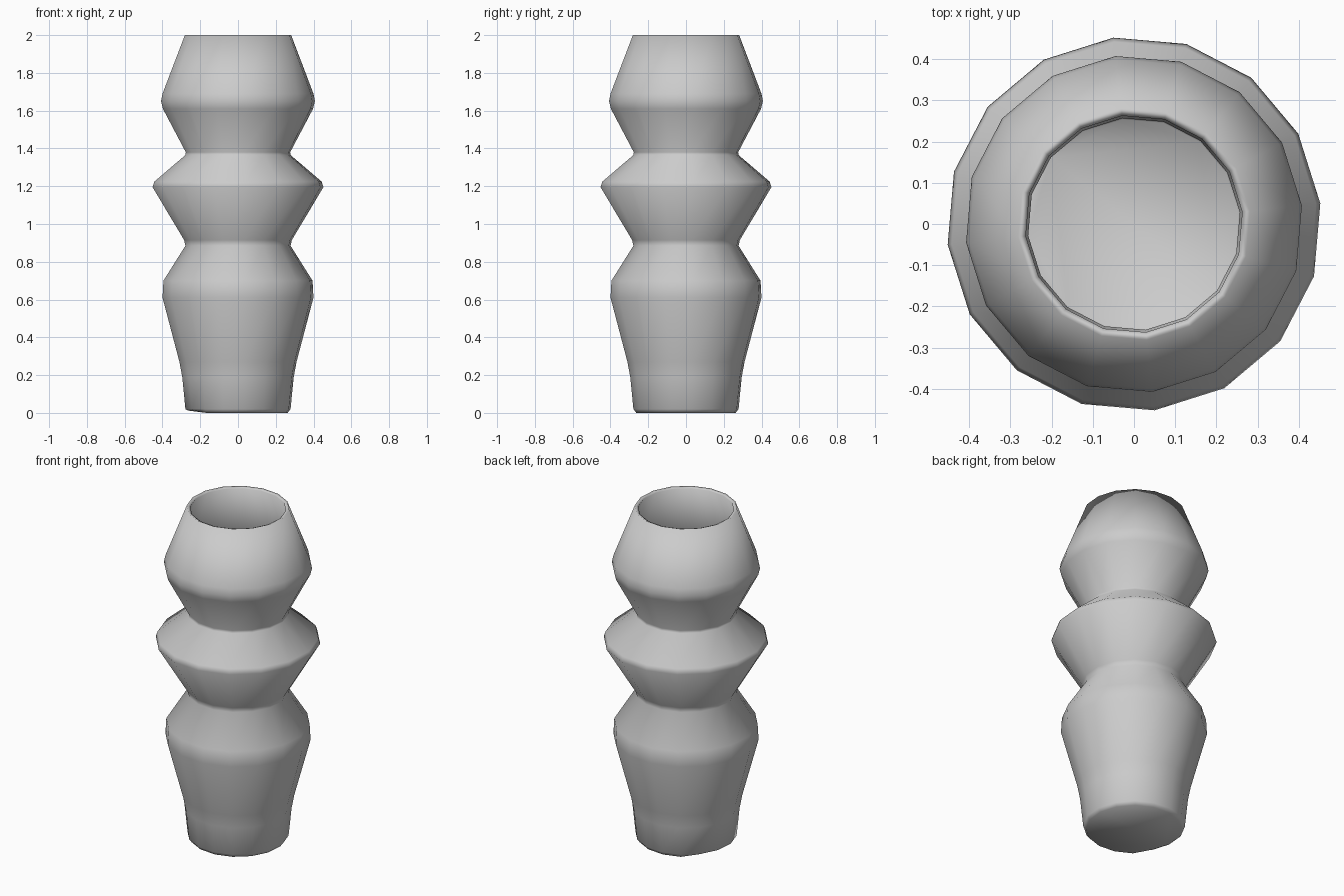
import bpy, bmesh, math

if "Cube" in bpy.data.objects:
    bpy.data.objects.remove(bpy.data.objects["Cube"])

SIDES = 16
OFFSET = math.radians(6.3)

# outer profile (radius, height), bottom to top
PROFILE = [
    (0.265, 0.0), (0.28, 0.02), (0.297, 0.19), (0.312, 0.27),
    (0.402, 0.61), (0.397, 0.70), (0.285, 0.90), (0.28, 0.92 - 0.03),
    (0.455, 1.195), (0.445, 1.225), (0.28, 1.365), (0.278, 1.38),
    (0.40, 1.61), (0.41, 1.65), (0.402, 1.69), (0.283, 2.0),
]
PROFILE[6:8] = [(0.28, 0.885), (0.287, 0.915)]


def lathe(name, profile):
    bm = bmesh.new()
    rings = []
    for r, z in profile:
        ring = []
        for i in range(SIDES):
            a = OFFSET + 2 * math.pi * i / SIDES
            ring.append(bm.verts.new((r * math.cos(a), r * math.sin(a), z)))
        rings.append(ring)
    for lo, hi in zip(rings, rings[1:]):
        for i in range(SIDES):
            j = (i + 1) % SIDES
            bm.faces.new((lo[i], lo[j], hi[j], hi[i]))
    # closed base
    bm.faces.new(list(reversed(rings[0])))
    # slightly worn foot on the left side
    for v in rings[0]:
        if v.co.x < -0.2:
            v.co.z += 0.012
    mesh = bpy.data.meshes.new(name)
    bm.to_mesh(mesh)
    bm.free()
    for p in mesh.polygons:
        p.use_smooth = True
    obj = bpy.data.objects.new(name, mesh)
    bpy.context.collection.objects.link(obj)
    return obj


# hollow vase with a thin wall
vase = lathe("vase", PROFILE)
wall = vase.modifiers.new("wall", 'SOLIDIFY')
wall.thickness = 0.02
wall.offset = -1
